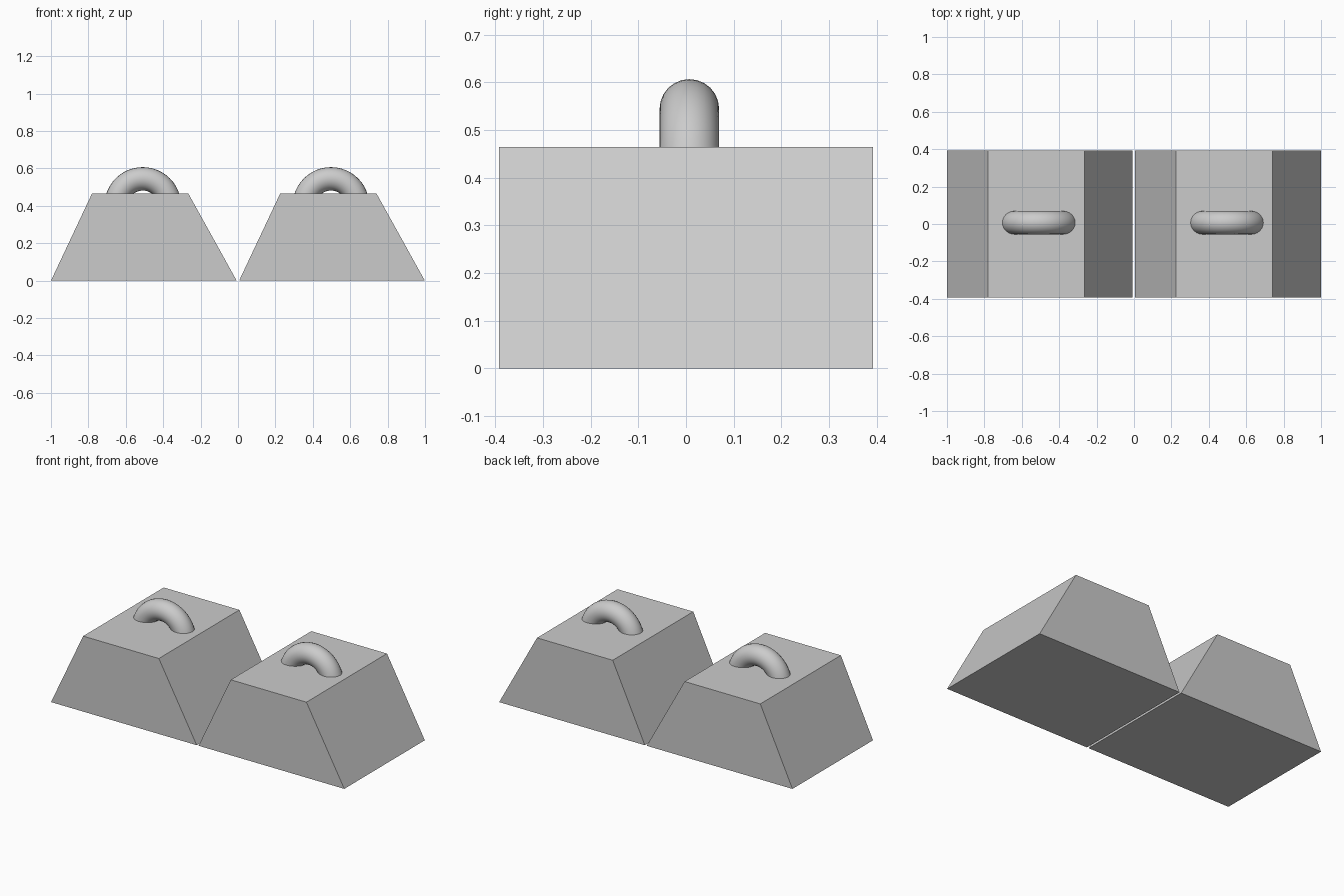
import bpy, bmesh, math

if "Cube" in bpy.data.objects:
    bpy.data.objects.remove(bpy.data.objects["Cube"])

H, HALF_Y = 0.465, 0.392


def weight_block(name, x0):
    # trapezoid profile extruded along y
    profile = [(0, 0), (0.993, 0), (0.735, H), (0.219, H)]
    bm = bmesh.new()
    face = bm.faces.new([bm.verts.new((x0 + x, -HALF_Y, z)) for x, z in profile])
    ext = bmesh.ops.extrude_face_region(bm, geom=[face])
    verts = [v for v in ext["geom"] if isinstance(v, bmesh.types.BMVert)]
    bmesh.ops.translate(bm, verts=verts, vec=(0, 2 * HALF_Y, 0))
    bmesh.ops.recalc_face_normals(bm, faces=bm.faces[:])
    mesh = bpy.data.meshes.new(name)
    bm.to_mesh(mesh)
    bm.free()
    bpy.context.collection.objects.link(bpy.data.objects.new(name, mesh))


def handle(name, x):
    # upright ring, trimmed just below the block top
    bpy.ops.mesh.primitive_torus_add(
        major_segments=48, minor_segments=24, major_radius=0.1425, minor_radius=0.0625,
        location=(x, 0.007, 0.402), rotation=(math.pi / 2, 0, 0))
    ob = bpy.context.object
    ob.name = name
    bpy.ops.object.transform_apply(location=True, rotation=True, scale=True)
    bm = bmesh.new()
    bm.from_mesh(ob.data)
    bmesh.ops.bisect_plane(bm, geom=bm.verts[:] + bm.edges[:] + bm.faces[:],
                           plane_co=(0, 0, H - 0.002), plane_no=(0, 0, 1), clear_inner=True)
    bm.to_mesh(ob.data)
    bm.free()
    bpy.ops.object.shade_smooth()


for side, x0 in (("left", -1.0), ("right", 0.006)):
    weight_block(side + "_block", x0)
    handle(side + "_handle", x0 + 0.491)
